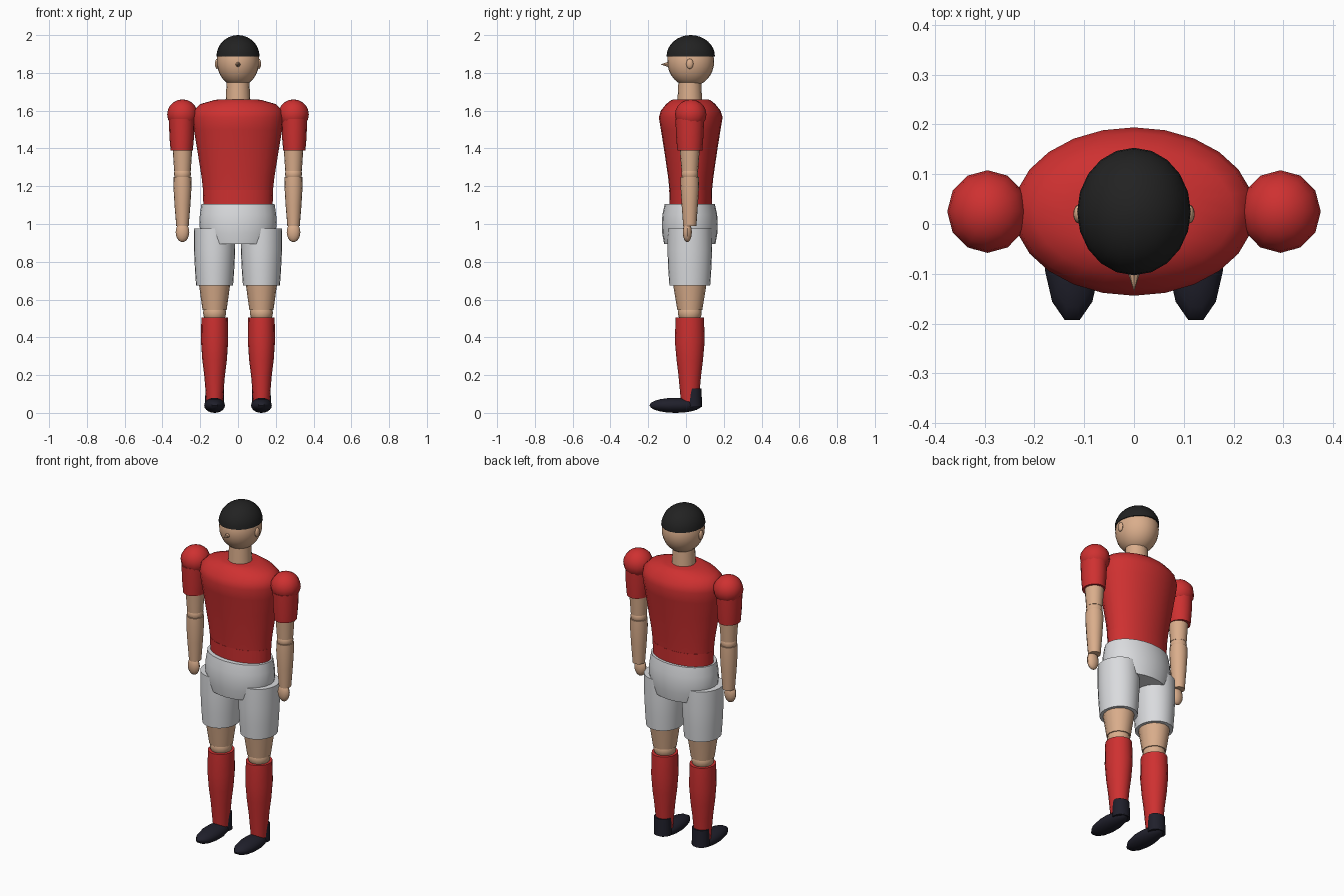
import bpy, bmesh, math
from mathutils import Matrix

cube = bpy.data.objects.get("Cube")
if cube:
    bpy.data.objects.remove(cube, do_unlink=True)


def material(name, rgb):
    m = bpy.data.materials.new(name)
    m.use_nodes = True
    m.diffuse_color = (*rgb, 1)
    bsdf = m.node_tree.nodes["Principled BSDF"]
    bsdf.inputs["Base Color"].default_value = (*rgb, 1)
    bsdf.inputs["Roughness"].default_value = 0.7
    return m


red = material("shirt red", (0.62, 0.03, 0.03))
white = material("shorts white", (0.70, 0.71, 0.73))
skin = material("skin", (0.70, 0.42, 0.26))
hair_black = material("hair black", (0.016, 0.016, 0.016))
boot_black = material("boot black", (0.014, 0.014, 0.024))
MID = 0.025  # depth of the body's axis


def finish(name, bm, mat):
    bmesh.ops.recalc_face_normals(bm, faces=bm.faces)
    mesh = bpy.data.meshes.new(name)
    bm.to_mesh(mesh)
    bm.free()
    mesh.materials.append(mat)
    ob = bpy.data.objects.new(name, mesh)
    bpy.context.collection.objects.link(ob)
    bpy.ops.object.select_all(action="DESELECT")
    ob.select_set(True)
    bpy.context.view_layer.objects.active = ob
    bpy.ops.object.shade_smooth_by_angle(angle=math.radians(40))
    return ob


def loft(name, mat, sections, x=0, y=MID, sides=24):
    """Stack elliptical rings given as (z, half width, half depth)."""
    bm = bmesh.new()
    rings = []
    for z, hx, hy in sections:
        angles = [math.tau * i / sides for i in range(sides)]
        rings.append([bm.verts.new((x + hx * math.cos(a), y + hy * math.sin(a), z))
                      for a in angles])
    for low, high in zip(rings, rings[1:]):
        for i in range(sides):
            j = (i + 1) % sides
            bm.faces.new((low[i], low[j], high[j], high[i]))
    bm.faces.new(rings[0])
    bm.faces.new(rings[-1])
    return finish(name, bm, mat)


def ball(name, mat, centre, size, sides=16, rows=10, turn=0.0):
    bm = bmesh.new()
    bmesh.ops.create_uvsphere(bm, u_segments=sides, v_segments=rows, radius=1)
    bmesh.ops.transform(bm, verts=bm.verts, matrix=Matrix.Translation(centre)
                        @ Matrix.Diagonal((*size, 1)) @ Matrix.Rotation(turn, 4, "Z"))
    return finish(name, bm, mat)


# Head, with a flat-bottomed cap of hair
ball("head", skin, (0, MID, 1.86), (0.112, 0.124, 0.132), 24, 16)
loft("hair", hair_black,
     [(1.888 + 0.112 * math.sin(t), 0.114 * math.cos(t), 0.128 * math.cos(t))
      for t in (math.radians(11 * i) for i in range(9))], sides=20)
loft("neck", skin, [(1.62, 0.067, 0.067), (1.76, 0.06, 0.06)], y=0.02, sides=16)

# Pointed nose
bm = bmesh.new()
bmesh.ops.create_cone(bm, cap_ends=True, segments=8, radius1=0.015, radius2=0, depth=0.045)
bmesh.ops.transform(bm, verts=bm.verts, matrix=Matrix.Translation((0, -0.113, 1.845))
                    @ Matrix.Rotation(math.pi / 2, 4, "X"))
finish("nose", bm, skin)

# Shirt and shorts
loft("torso", red, [(1.17, 0.184, 0.112), (1.25, 0.193, 0.12), (1.40, 0.217, 0.142),
                    (1.50, 0.234, 0.158), (1.565, 0.242, 0.169), (1.60, 0.236, 0.158),
                    (1.635, 0.20, 0.13), (1.655, 0.13, 0.105), (1.66, 0.10, 0.09)])
loft("waist", red, [(1.09, 0.183, 0.111), (1.18, 0.186, 0.114)])
loft("pelvis", white, [(0.895, 0.18, 0.136), (0.95, 0.198, 0.146), (1.0, 0.205, 0.148),
                       (1.05, 0.202, 0.145), (1.105, 0.194, 0.133)], y=0.02)

for side, s in (("left", 1), ("right", -1)):
    ball(side + "_ear", skin, (s * 0.111, 0.02, 1.848), (0.011, 0.019, 0.027), 12, 8)

    # Arm
    ax = s * 0.294
    ball(side + "_shoulder", red, (ax, MID, 1.58), (0.081, 0.083, 0.08), 12, 10)
    loft(side + "_sleeve", red, [(1.39, 0.059, 0.066), (1.46, 0.065, 0.072),
                                 (1.555, 0.068, 0.076)], ax + s * 0.004, 0.02, 16)
    loft(side + "_upper_arm", skin, [(1.28, 0.044, 0.044), (1.40, 0.052, 0.053)], ax, 0.02, 16)
    ball(side + "_elbow", skin, (ax, 0.02, 1.265), (0.045, 0.045, 0.045))
    loft(side + "_forearm", skin, [(0.99, 0.033, 0.035), (1.10, 0.042, 0.043),
                                   (1.20, 0.048, 0.049), (1.25, 0.047, 0.048)], ax, 0.02, 16)
    ball(side + "_hand", skin, (ax, 0.007, 0.957), (0.036, 0.024, 0.053), 12, 10)

    # Leg
    lx = s * 0.124
    loft(side + "_shorts_leg", white, [(0.675, 0.098, 0.108), (0.76, 0.104, 0.114),
                                       (0.86, 0.109, 0.118), (0.975, 0.11, 0.116)], lx, 0.02)
    loft(side + "_thigh", skin, [(0.545, 0.064, 0.066), (0.69, 0.084, 0.09)], lx, 0.02, 16)
    ball(side + "_knee", skin, (lx, 0.02, 0.53), (0.061, 0.063, 0.06))
    loft(side + "_sock", red, [(0.06, 0.043, 0.047), (0.20, 0.055, 0.06), (0.28, 0.065, 0.07),
                               (0.38, 0.072, 0.079), (0.505, 0.07, 0.075)], lx, 0.02, 16)

    # Boot
    ball(side + "_boot_foot", boot_black, (lx, -0.055, 0.04), (0.057, 0.143, 0.04),
         12, 10, math.pi / 12)
    loft(side + "_boot_heel", boot_black, [(0.03, 0.05, 0.044), (0.13, 0.049, 0.041)],
         lx, 0.041, 16)
